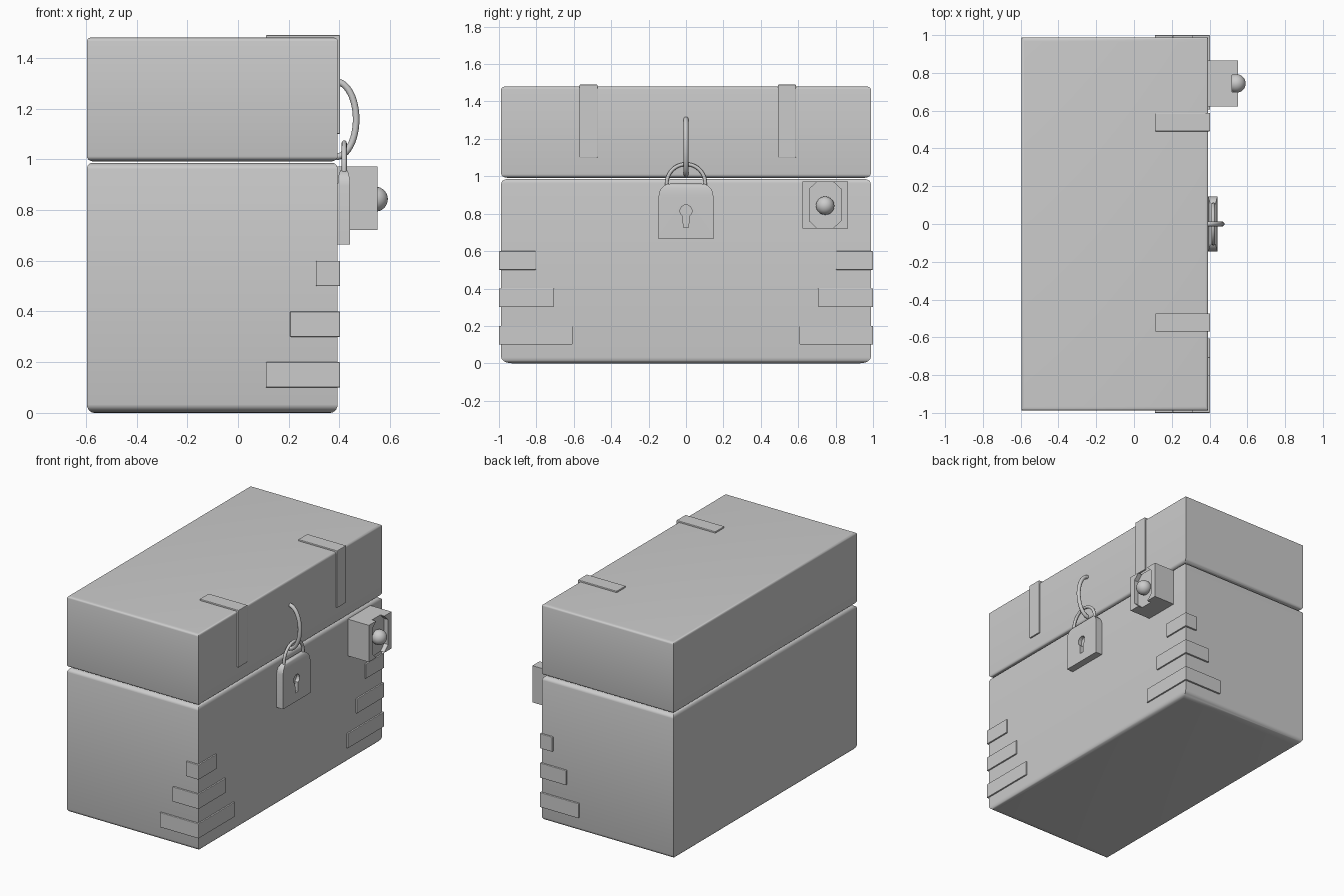
import bpy, bmesh
from math import sin, cos, pi, radians
from mathutils import Vector

if "Cube" in bpy.data.objects:
    bpy.data.objects.remove(bpy.data.objects["Cube"])


def finish(bm, name, bevel=0.0):
    bmesh.ops.recalc_face_normals(bm, faces=bm.faces)
    me = bpy.data.meshes.new(name)
    bm.to_mesh(me)
    bm.free()
    ob = bpy.data.objects.new(name, me)
    bpy.context.collection.objects.link(ob)
    if bevel:
        m = ob.modifiers.new("bevel", 'BEVEL')
        m.width, m.segments = bevel, 2
    return ob


def smooth(ob, angle=35):
    bpy.ops.object.select_all(action='DESELECT')
    bpy.context.view_layer.objects.active = ob
    ob.select_set(True)
    bpy.ops.object.shade_smooth_by_angle(angle=radians(angle))


def soft_box(name, lo, hi, bottom=None, top=None, steps=5):
    """Box whose bottom and top rims are rounded by (x, y, z) insets."""
    rings = []

    def rim(inset, z, sign):
        ix, iy, iz = inset
        out = []
        for i in range(steps + 1):
            a = pi / 2 * i / steps
            out.append((ix * (1 - cos(a)), iy * (1 - cos(a)), z + sign * iz * (1 - sin(a))))
        return out
    rings += rim(bottom, lo[2], 1)[::-1] if bottom else [(0, 0, lo[2])]
    rings += rim(top, hi[2], -1) if top else [(0, 0, hi[2])]
    bm = bmesh.new()
    loops = []
    for ix, iy, z in rings:
        x0, x1, y0, y1 = lo[0] + ix, hi[0] - ix, lo[1] + iy, hi[1] - iy
        loops.append([bm.verts.new((x, y, z)) for x, y in ((x0, y0), (x1, y0), (x1, y1), (x0, y1))])
    for a, b in zip(loops, loops[1:]):
        for i in range(4):
            j = (i + 1) % 4
            bm.faces.new((a[i], a[j], b[j], b[i]))
    bm.faces.new(loops[0])
    bm.faces.new(loops[-1])
    ob = finish(bm, name)
    smooth(ob)
    return ob


def prism(name, pts, offset, bevel=0.0):
    """Extrude a flat outline along an offset."""
    bm = bmesh.new()
    f = bm.faces.new([bm.verts.new(p) for p in pts])
    ext = bmesh.ops.extrude_face_region(bm, geom=[f], use_keep_orig=True)
    vs = [g for g in ext["geom"] if isinstance(g, bmesh.types.BMVert)]
    bmesh.ops.translate(bm, verts=vs, vec=Vector(offset))
    return finish(bm, name, bevel)


def tube(name, pts, radius):
    cu = bpy.data.curves.new(name, 'CURVE')
    cu.dimensions = '3D'
    cu.bevel_depth, cu.bevel_resolution, cu.use_fill_caps = radius, 4, True
    sp = cu.splines.new('POLY')
    sp.points.add(len(pts) - 1)
    for p, co in zip(sp.points, pts):
        p.co = (*co, 1)
    sp.use_smooth = True
    ob = bpy.data.objects.new(name, cu)
    bpy.context.collection.objects.link(ob)


def carve(ob, cutter):
    m = ob.modifiers.new("cut", 'BOOLEAN')
    m.operation, m.solver, m.object = 'DIFFERENCE', 'EXACT', cutter
    bpy.context.view_layer.objects.active = ob
    bpy.ops.object.modifier_apply(modifier=m.name)
    bpy.data.objects.remove(cutter)


# Chest body and lid
soft_box("chest_body", (-0.596, -0.988, 0.0), (0.393, 0.988, 0.986),
         bottom=(0.03, 0.06, 0.033), top=(0.02, 0.04, 0.024))
soft_box("chest_lid", (-0.596, -0.988, 0.992), (0.393, 0.988, 1.48),
         bottom=(0.025, 0.035, 0.02), top=(0.015, 0.022, 0.014))

# Corner brackets wrapping the two front vertical edges
for s, side in ((-1, "left"), (1, "right")):
    for z, x0, y0 in ((0.1, 0.11, 0.606), (0.3, 0.205, 0.705), (0.5, 0.307, 0.802)):
        outline = [(0.403, 1.0), (x0, 1.0), (x0, 0.97), (0.373, 0.97), (0.373, y0), (0.403, y0)]
        prism(f"corner_bracket_{side}", [(x, s * y, z) for x, y in outline], (0, 0, 0.1), 0.004)

# Lid straps folding over the top front edge
for y, side in ((-0.57, "left"), (0.491, "right")):
    outline = [(0.403, 1.49), (0.11, 1.49), (0.11, 1.46), (0.373, 1.46), (0.373, 1.1), (0.403, 1.1)]
    prism(f"lid_strap_{side}", [(x, y, z) for x, z in outline], (0, 0.097, 0), 0.004)

# Padlock with a keyhole and shackle
lock = soft_box("padlock", (0.393, -0.146, 0.665), (0.442, 0.146, 0.961), top=(0.018, 0.065, 0.065))
arc = [radians(-60 + 300 * i / 20) for i in range(21)]
keyhole = [(0.032 * cos(a), 0.815 + 0.032 * sin(a)) for a in arc] + [(-0.014, 0.725), (0.014, 0.725)]
carve(lock, prism("keyhole_cutter", [(0.417, y, z) for y, z in keyhole], (0.1, 0, 0)))
smooth(lock)
arc = [pi * i / 24 for i in range(25)]
tube("padlock_shackle", [(0.419, 0.103, 0.93)] + [(0.419, 0.103 * cos(a), 0.962 + 0.103 * sin(a)) for a in arc]
     + [(0.419, -0.103, 0.93)], 0.010)

# Hasp loop on the lid
tube("hasp_loop", [(0.387 + 0.079 * sin(a), 0, 1.158 + 0.148 * cos(a)) for a in arc], 0.013)

# Button housing with a chamfered recess and round button
box = soft_box("button_housing", (0.38, 0.622, 0.722), (0.55, 0.866, 0.972))
recess = [(0.045, 0.15), (0.045, 0.122), (0.085, 0.085)]
recess += [(y, -z) for y, z in recess[::-1]]
recess += [(-y, z) for y, z in recess[::-1]]
carve(box, prism("recess_cutter", [(0.52, 0.744 + y, 0.847 + z) for y, z in recess], (0.1, 0, 0)))
smooth(box)
bpy.ops.mesh.primitive_uv_sphere_add(segments=32, ring_count=16, radius=0.049, location=(0.542, 0.744, 0.843))
button = bpy.context.object
button.name = "button"
smooth(button)
